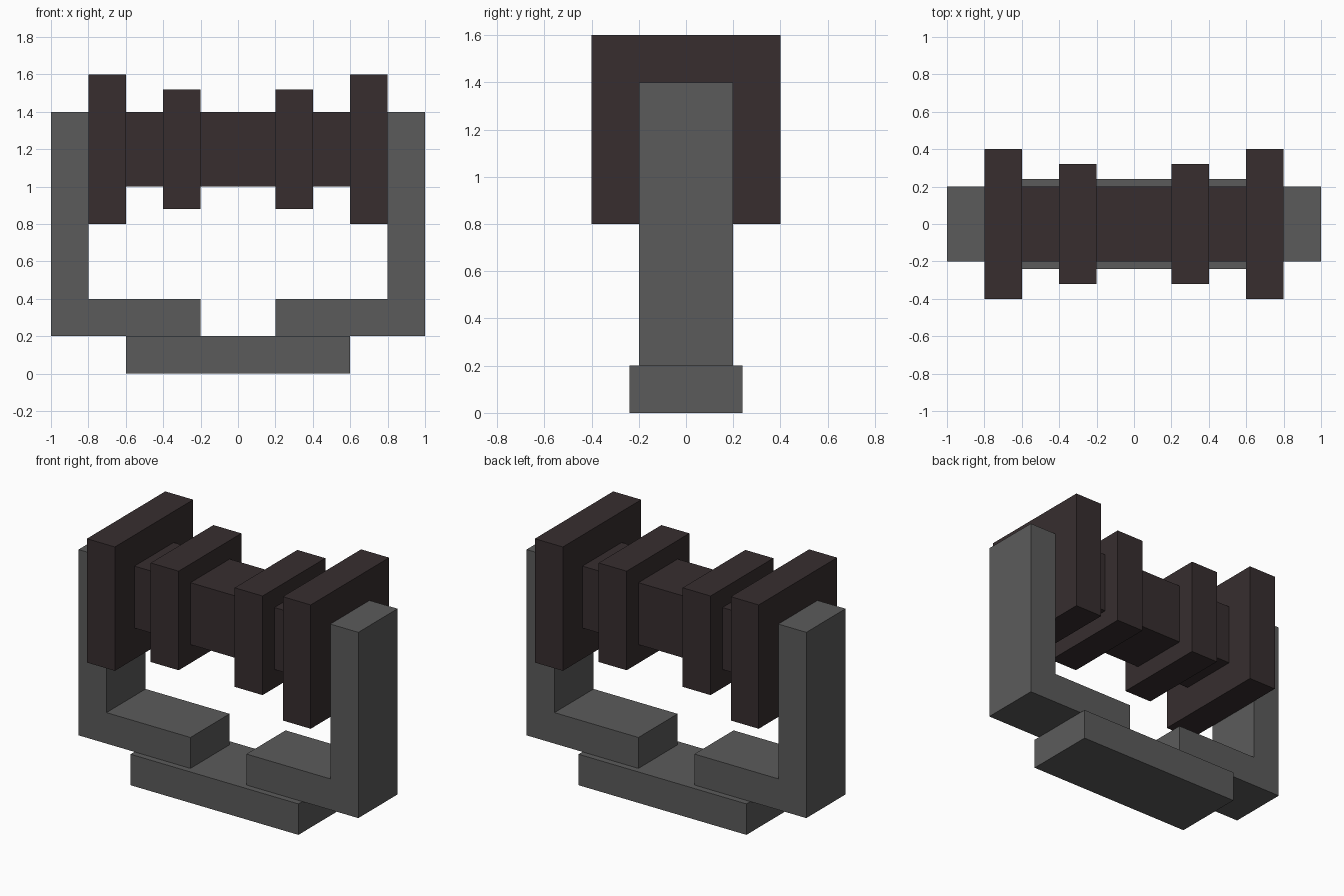
import bpy
import bmesh

cube = bpy.data.objects.get("Cube")
if cube:
    bpy.data.objects.remove(cube, do_unlink=True)


def make_material(name, rgb):
    mat = bpy.data.materials.new(name)
    mat.use_nodes = True
    colour = (*rgb, 1.0)
    mat.diffuse_color = colour
    bsdf = mat.node_tree.nodes["Principled BSDF"]
    bsdf.inputs["Base Color"].default_value = colour
    bsdf.inputs["Roughness"].default_value = 0.8
    return mat


GREY = make_material("frame grey", (0.105, 0.105, 0.105))
DARK = make_material("dark brown", (0.038, 0.027, 0.028))


def extrude_profile(name, profile, half_depth, material):
    """Extrude an (x, z) outline from -half_depth to +half_depth along y."""
    bm = bmesh.new()
    face = bm.faces.new([bm.verts.new((x, -half_depth, z)) for x, z in profile])
    result = bmesh.ops.extrude_face_region(bm, geom=[face])
    verts = [v for v in result["geom"] if isinstance(v, bmesh.types.BMVert)]
    bmesh.ops.translate(bm, verts=verts, vec=(0, 2 * half_depth, 0))
    bmesh.ops.recalc_face_normals(bm, faces=bm.faces)
    mesh = bpy.data.meshes.new(name)
    bm.to_mesh(mesh)
    bm.free()
    mesh.materials.append(material)
    obj = bpy.data.objects.new(name, mesh)
    bpy.context.collection.objects.link(obj)
    return obj


def box(name, x0, x1, z0, z1, half_depth, material):
    outline = [(x0, z0), (x1, z0), (x1, z1), (x0, z1)]
    return extrude_profile(name, outline, half_depth, material)


# Base block and the horizontal bar
box("base", -0.6, 0.6, 0.0, 0.2, 0.24, GREY)
box("bar", -0.7, 0.7, 1.0, 1.4, 0.2, DARK)

# Mirrored L-shaped arms and square plates on the bar
BAR_Z = 1.2
ARM = [(0.2, 0.2), (1.0, 0.2), (1.0, 1.4), (0.8, 1.4), (0.8, 0.4), (0.2, 0.4)]
for side, s in (("left", 1), ("right", -1)):
    extrude_profile(f"{side}_arm", [(s * x, z) for x, z in ARM], 0.2, GREY)
    for name, centre, half in (("inner_plate", 0.3, 0.32), ("outer_plate", 0.7, 0.4)):
        box(f"{side}_{name}", s * centre - 0.1, s * centre + 0.1,
            BAR_Z - half, BAR_Z + half, half, DARK)
